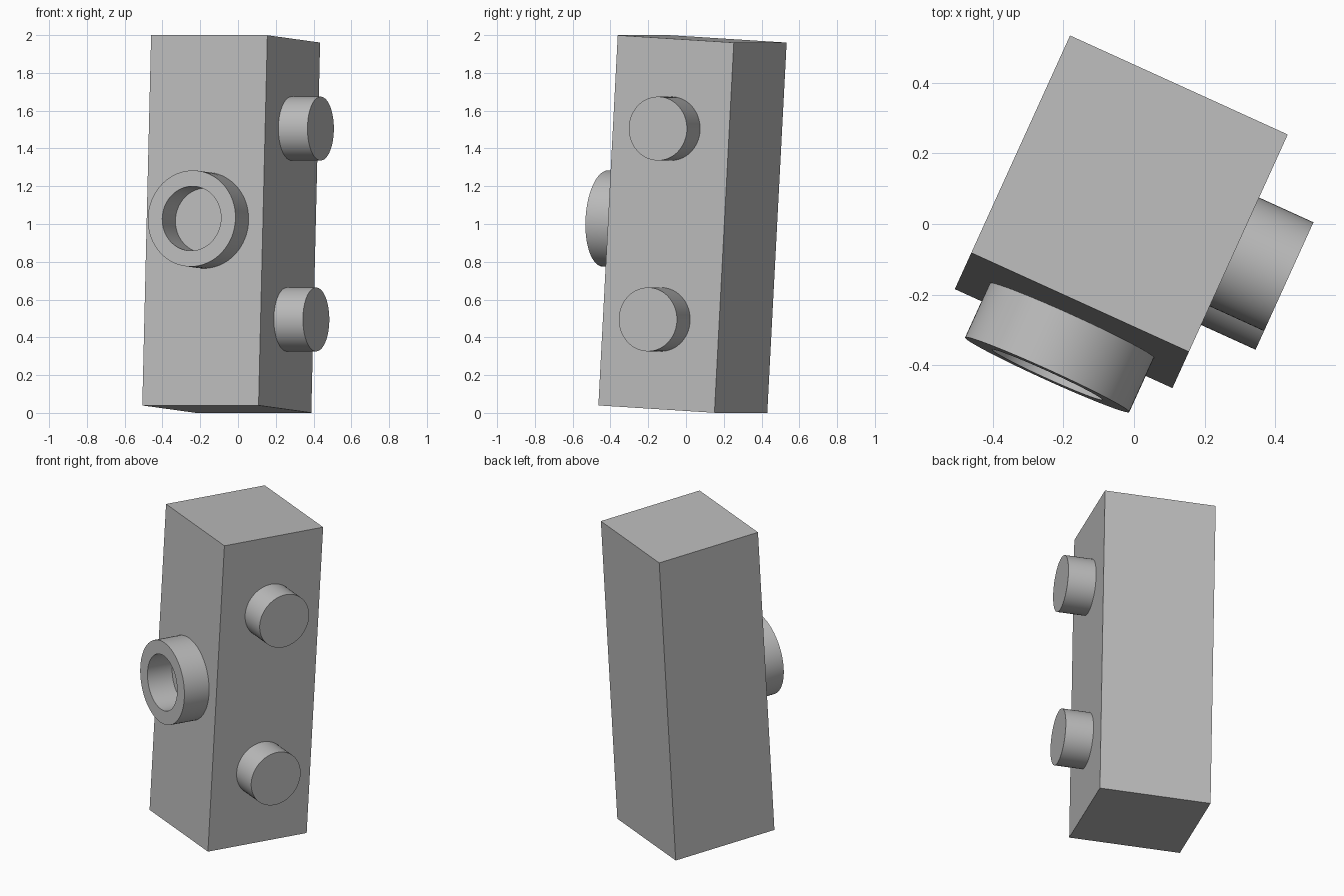
import bpy
import bmesh
from math import radians
from mathutils import Matrix, Vector, Euler

if "Cube" in bpy.data.objects:
    bpy.data.objects.remove(bpy.data.objects["Cube"], do_unlink=True)

HALF = 0.338        # half width of the block
HEIGHT = 1.963
STUD = 0.169        # how far studs stand out, and their radius
SINK = 0.01         # overlap into the block
SEGMENTS = 64

# The whole block leans and turns
TILT = Matrix.Translation((-0.036, 0.0345, 1.0)) @ \
    Euler((radians(-3.29), 0, radians(-24.45))).to_matrix().to_4x4()

grey = bpy.data.materials.new("grey plastic")
grey.use_nodes = True
grey.diffuse_color = (0.5, 0.5, 0.5, 1)
grey.node_tree.nodes["Principled BSDF"].inputs["Base Color"].default_value = (0.5, 0.5, 0.5, 1)


def add_part(name, bm, local=Matrix()):
    bmesh.ops.recalc_face_normals(bm, faces=bm.faces)
    mesh = bpy.data.meshes.new(name)
    bm.to_mesh(mesh)
    bm.free()
    mesh.materials.append(grey)
    obj = bpy.data.objects.new(name, mesh)
    bpy.context.collection.objects.link(obj)
    obj.matrix_world = TILT @ local
    bpy.ops.object.select_all(action='DESELECT')
    obj.select_set(True)
    bpy.context.view_layer.objects.active = obj
    bpy.ops.object.shade_smooth_by_angle(angle=radians(30))
    return obj


def lathe(profile, closed):
    """Spin a profile of (radius, z) points about the z axis."""
    bm = bmesh.new()
    verts = [bm.verts.new((r, 0, z)) for r, z in profile]
    edges = [bm.edges.new(pair) for pair in zip(verts, verts[1:])]
    if closed:
        edges.append(bm.edges.new((verts[-1], verts[0])))
    bmesh.ops.spin(bm, geom=verts + edges, axis=(0, 0, 1), cent=(0, 0, 0),
                   angle=radians(360), steps=SEGMENTS)
    bmesh.ops.remove_doubles(bm, verts=bm.verts, dist=0.0001)
    return bm


def on_face(direction, height):
    """Place a z-aligned part on the side of the block facing a direction."""
    d = Vector(direction)
    turn = d.to_track_quat('Z', 'Y').to_matrix().to_4x4()
    return Matrix.Translation(d * HALF + Vector((0, 0, height))) @ turn


# Block
bm = bmesh.new()
bmesh.ops.create_cube(bm, size=1)
bmesh.ops.scale(bm, vec=(2 * HALF, 2 * HALF, HEIGHT), verts=bm.verts)
add_part("block", bm)

# Two solid studs on one side
for name, height in (("upper_stud", 0.506), ("lower_stud", -0.506)):
    bm = bmesh.new()
    bmesh.ops.create_cone(bm, cap_ends=True, segments=SEGMENTS, radius1=STUD,
                          radius2=STUD, depth=STUD + SINK)
    bmesh.ops.translate(bm, vec=(0, 0, (STUD - SINK) / 2), verts=bm.verts)
    add_part(name, bm, on_face((1, 0, 0), height))

# Hollow round socket on the front
ring = [(0.171, -SINK), (0.255, -SINK), (0.255, STUD), (0.171, STUD)]
add_part("front_socket", lathe(ring, True), on_face((0, -1, 0), 0))
